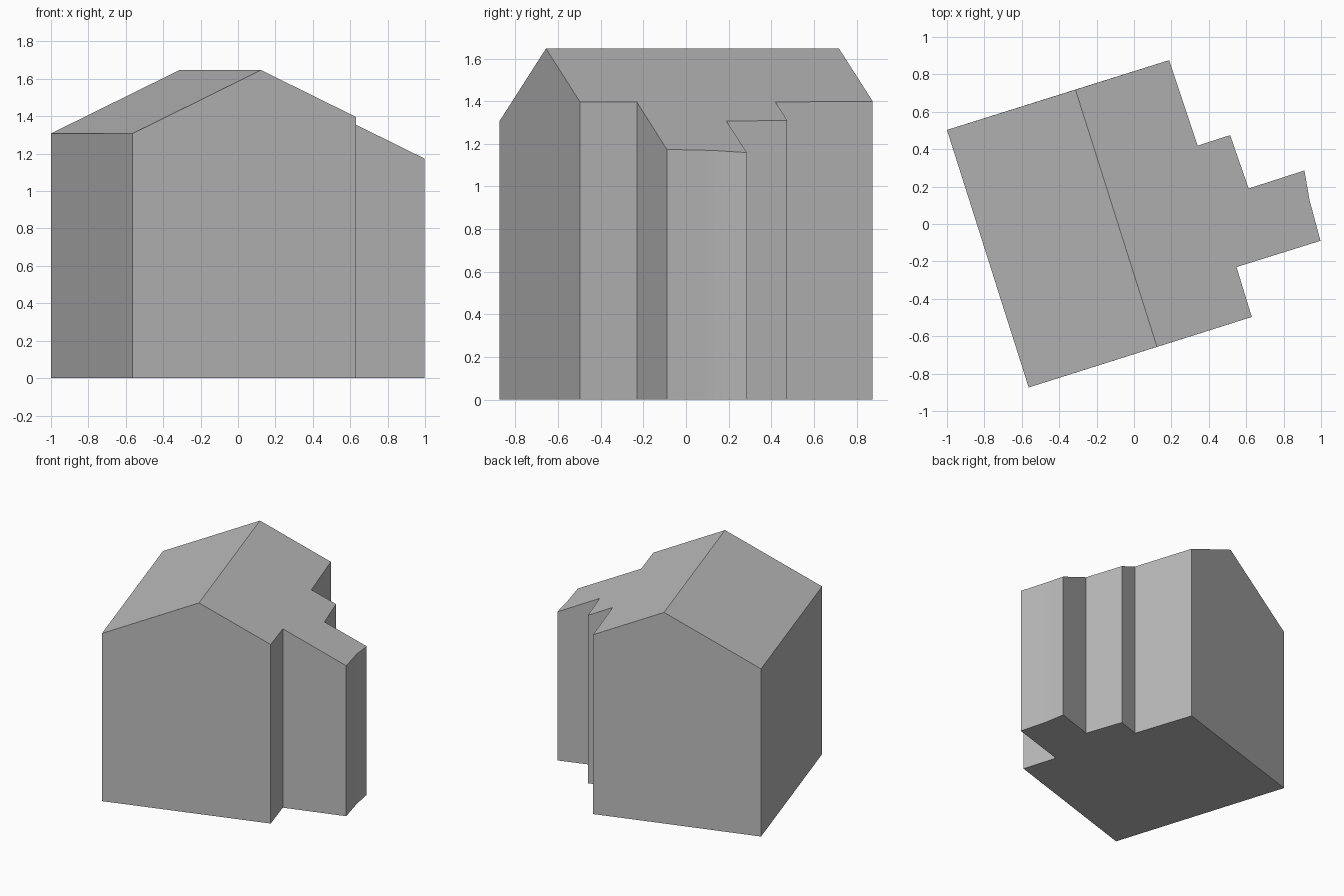
import bpy
import bmesh
import math
from mathutils import Vector

cube = bpy.data.objects.get("Cube")
if cube:
    bpy.data.objects.remove(cube, do_unlink=True)

# Single plain grey for walls, roof and underside
grey = bpy.data.materials.new("plain grey")
grey.use_nodes = True
color = (0.5, 0.5, 0.5, 1)
grey.diffuse_color = color
grey.node_tree.nodes["Principled BSDF"].inputs["Base Color"].default_value = color

# Ridge line and roof pitch
ridge_front = Vector((0.123, -0.657))
ridge_back = Vector((-0.313, 0.718))
ridge_z = 1.647
pitch = 0.471
along = (ridge_back - ridge_front).normalized()
across = Vector((along.y, -along.x))


def roof_height(point):
    return ridge_z - pitch * abs((point.xy - ridge_front).dot(across))


# Footprint: main block, stepped back corner and side wing with a bowed end
footprint = [
    (-0.563, -0.874), ridge_front, (0.63, -0.497), (0.548, -0.23),
    (0.997, -0.09), (0.954, 0.07), (0.939, 0.125), (0.927, 0.195),
    (0.911, 0.286), (0.613, 0.19), (0.514, 0.475), (0.34, 0.419),
    (0.188, 0.876), ridge_back, (-1.0, 0.503),
]

# Extrude the walls and lift their tops to the roof planes
bm = bmesh.new()
base = bm.faces.new([bm.verts.new((p[0], p[1], 0)) for p in footprint])
result = bmesh.ops.extrude_face_region(bm, geom=[base], use_keep_orig=True)
top = [v for v in result["geom"] if isinstance(v, bmesh.types.BMVert)]
for v in top:
    v.co.z = roof_height(v.co)

# Crease the roof along the ridge
ends = sorted(top, key=lambda v: v.co.z)[-2:]
bmesh.ops.connect_verts(bm, verts=ends)
# Gable ends stay whole: drop the ridge points from the floor outline
floor_points = [v for v in bm.verts if v.co.z == 0
                and min((v.co.xy - ridge_front).length, (v.co.xy - ridge_back).length) < 0.001]
for v in floor_points:
    wall_edge = [e for e in v.link_edges if e.other_vert(v).co.z > 0]
    bmesh.ops.dissolve_edges(bm, edges=wall_edge, use_verts=False)
bmesh.ops.recalc_face_normals(bm, faces=bm.faces)

mesh = bpy.data.meshes.new("house_block")
bm.to_mesh(mesh)
bm.free()
mesh.materials.append(grey)
house = bpy.data.objects.new("house_block", mesh)
bpy.context.collection.objects.link(house)

# Smooth only the gently bowed wing end
bpy.ops.object.select_all(action="DESELECT")
house.select_set(True)
bpy.context.view_layer.objects.active = house
bpy.ops.object.shade_smooth_by_angle(angle=math.radians(25))
